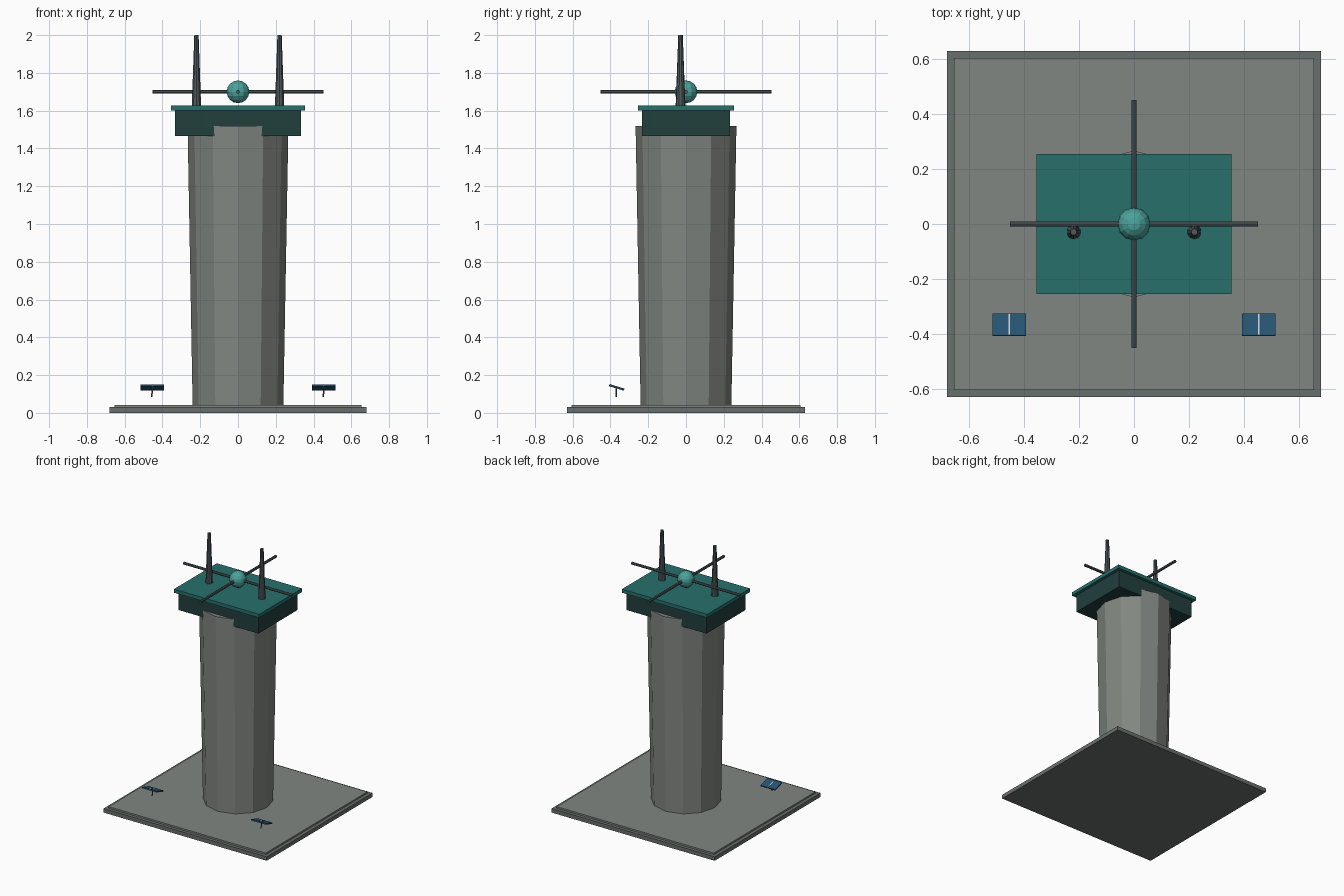
import bpy, math
from mathutils import Matrix, Vector

if "Cube" in bpy.data.objects:
    bpy.data.objects.remove(bpy.data.objects["Cube"])


def material(name, rgb):
    m = bpy.data.materials.new(name)
    m.diffuse_color = (*rgb, 1)
    m.use_nodes = True
    m.node_tree.nodes["Principled BSDF"].inputs["Base Color"].default_value = m.diffuse_color
    return m


STONE = material("stone", (0.22, 0.24, 0.22))
TRIM = material("dark_stone", (0.14, 0.16, 0.15))
TEAL = material("teal", (0.02, 0.16, 0.15))
DARK_TEAL = material("dark_teal", (0.015, 0.05, 0.048))
METAL = material("metal", (0.08, 0.10, 0.11))
ORB = material("light_teal", (0.07, 0.36, 0.33))
PANEL = material("panel_blue", (0.02, 0.09, 0.17))
SILVER = material("silver", (0.6, 0.65, 0.68))


def finish(name, mat):
    ob = bpy.context.object
    ob.name = name
    ob.data.materials.append(mat)
    return ob


def box(name, size, loc, mat, tilt=0):
    bpy.ops.mesh.primitive_cube_add(size=1, location=loc, rotation=(tilt, 0, 0))
    ob = finish(name, mat)
    ob.scale = size
    return ob


def rod(name, a, b, r1, r2, sides, mat, spin=0):
    """Tapered round bar from point a to point b."""
    a, b = Vector(a), Vector(b)
    d = b - a
    bpy.ops.mesh.primitive_cone_add(vertices=sides, radius1=r1, radius2=r2, depth=d.length)
    ob = finish(name, mat)
    ob.data.transform(Matrix.Rotation(spin, 4, 'Z'))
    ob.rotation_euler = d.to_track_quat('Z', 'Y').to_euler()
    ob.location = (a + b) / 2
    return ob


# stepped base
box("base_slab", (1.36, 1.26, 0.03), (0, 0, 0.015), TRIM)
box("base_top", (1.31, 1.21, 0.02), (0, 0, 0.032), STONE)

# twelve-sided column, widening upward
rod("column", (0, 0, 0.03), (0, 0, 1.52), 0.24, 0.267, 12, STONE)

# cap and roof plate
box("cap_block", (0.665, 0.465, 0.14), (0, 0, 1.537), DARK_TEAL)
box("roof_plate", (0.71, 0.51, 0.027), (0, 0, 1.6135), TEAL)

# orb with crossed bars
bpy.ops.mesh.primitive_uv_sphere_add(segments=12, ring_count=8, radius=0.06, location=(0, 0, 1.70))
finish("orb", ORB)
rod("cross_bar_x", (-0.452, 0, 1.70), (0.452, 0, 1.70), 0.01, 0.01, 8, METAL)
rod("cross_bar_y", (0, -0.452, 1.70), (0, 0.452, 1.70), 0.01, 0.01, 8, METAL)

for side, s in (("left", -1), ("right", 1)):
    # tapered mast
    x = 0.22 * s
    rod(side + "_mast", (x, -0.029, 1.62), (x, -0.029, 2.0), 0.026, 0.012, 10, METAL)

    # tilted panel on a short post
    x, y, z = 0.454 * s, -0.367, 0.135
    tilt = math.radians(-17)
    box(side + "_panel", (0.122, 0.083, 0.009), (x, y, z), PANEL, tilt)
    box(side + "_panel_strip", (0.005, 0.083, 0.012), (x, y, z), SILVER, tilt)
    rod(side + "_panel_post", (x - 0.004, y - 0.002, 0.085), (x + 0.004, y - 0.002, 0.135),
        0.004, 0.004, 6, METAL)
